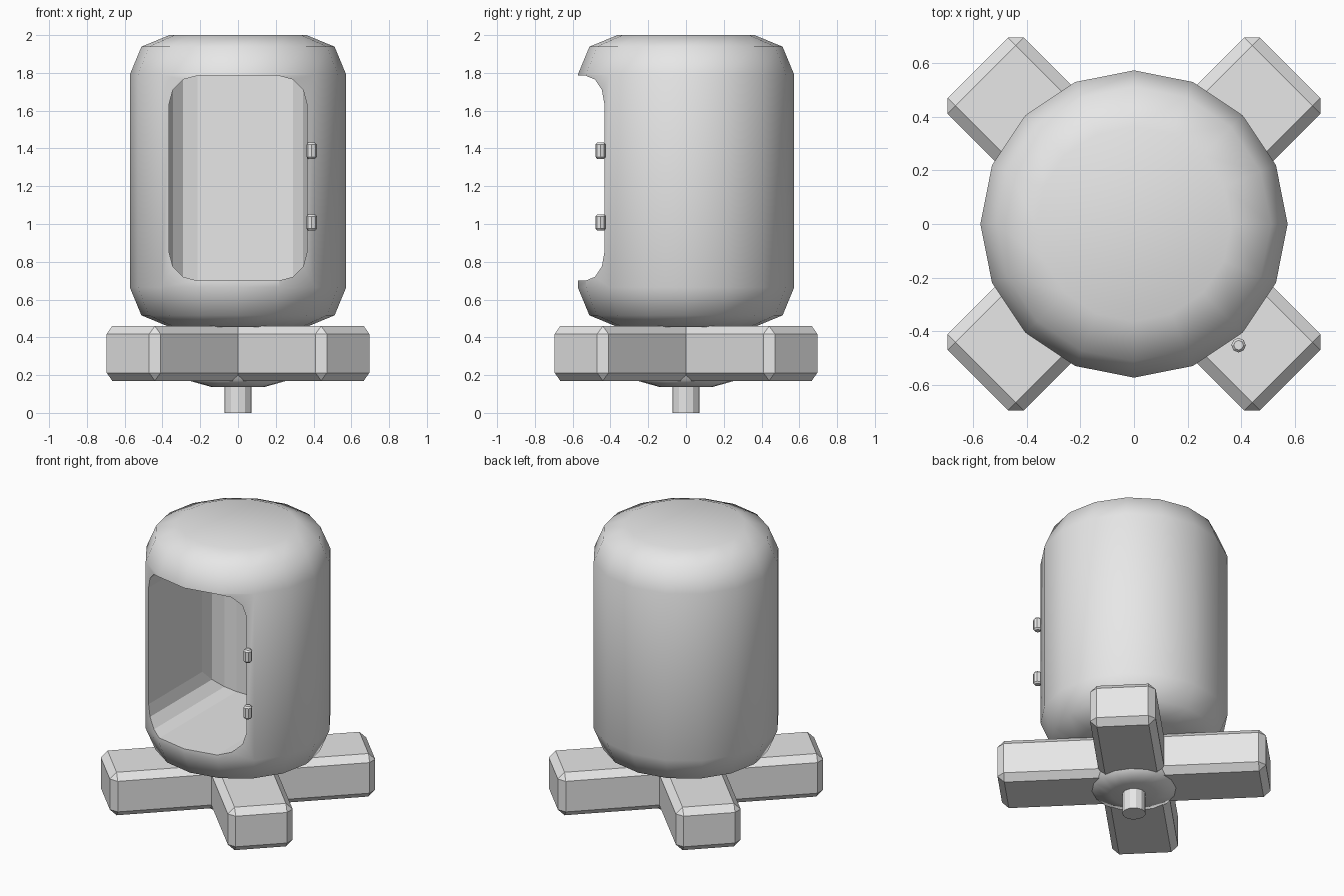
import bpy, bmesh, math
from mathutils import Matrix

if "Cube" in bpy.data.objects:
    bpy.data.objects.remove(bpy.data.objects["Cube"])

grey = bpy.data.materials.new("light grey")
grey.diffuse_color = (0.8, 0.8, 0.8, 1)
grey.use_nodes = True
grey.node_tree.nodes["Principled BSDF"].inputs["Base Color"].default_value = grey.diffuse_color


def finish(bm, name, smooth):
    bmesh.ops.recalc_face_normals(bm, faces=bm.faces)
    for f in bm.faces:
        f.smooth = smooth
    me = bpy.data.meshes.new(name)
    bm.to_mesh(me)
    bm.free()
    me.materials.append(grey)
    ob = bpy.data.objects.new(name, me)
    bpy.context.collection.objects.link(ob)
    return ob


def lathe(name, profile, sides, centre=(0, 0), smooth=True):
    """Closed turned solid from (radius, z) points."""
    bm = bmesh.new()
    rings = []
    for r, z in profile:
        rings.append([bm.verts.new((centre[0] + r * math.cos(2 * math.pi * i / sides),
                                    centre[1] + r * math.sin(2 * math.pi * i / sides), z))
                      for i in range(sides)])
    for a, b in zip(rings, rings[1:]):
        for i in range(sides):
            j = (i + 1) % sides
            bm.faces.new((a[i], a[j], b[j], b[i]))
    bm.faces.new(rings[0])
    bm.faces.new(rings[-1])
    return finish(bm, name, smooth)


# Body: 16-sided cylinder with rounded ends
R, Z0, Z1, B = 0.573, 0.455, 2.0, 0.21
m = B * (1 - math.sqrt(0.5))
body = lathe("body", [(R - B, Z0), (R - m, Z0 + m), (R, Z0 + B),
                      (R, Z1 - B), (R - m, Z1 - m), (R - B, Z1)], 16)

# Pocket cutter: rounded doorway outline with rounded rear corners
HW, HH, ZC, BACK, RAD = 0.365, 0.5425, 1.2425, 0.29, 0.15
cols = []
for side in (-1, 1):
    arc = []
    for deg in (0, 30, 60, 90):
        c, s = math.cos(math.radians(deg)), math.sin(math.radians(deg))
        arc.append((side * (HW - RAD + RAD * c), BACK - RAD + RAD * s, HH - RAD + RAD * s))
    cols += arc if side < 0 else arc[::-1]
bm = bmesh.new()
quads = [[bm.verts.new(p) for p in ((x, -0.8, ZC - h), (x, -0.8, ZC + h),
                                    (x, y, ZC + h), (x, y, ZC - h))] for x, y, h in cols]
for a, b in zip(quads, quads[1:]):
    for i in range(4):
        j = (i + 1) % 4
        bm.faces.new((a[i], a[j], b[j], b[i]))
bm.faces.new(quads[0])
bm.faces.new(quads[-1])
cutter = finish(bm, "pocket_cutter", False)
cutter.hide_render = True

mod = body.modifiers.new("pocket", 'BOOLEAN')
mod.operation = 'DIFFERENCE'
mod.solver = 'EXACT'
mod.object = cutter
bpy.context.view_layer.objects.active = body
bpy.ops.object.modifier_apply(modifier=mod.name)
bpy.data.objects.remove(cutter)

# Crossed base arms: two chamfered beams on the diagonals
for name, deg in (("base_beam_a", 45), ("base_beam_b", -45)):
    bm = bmesh.new()
    bmesh.ops.create_cube(bm, size=1)
    bmesh.ops.scale(bm, vec=(1.648, 0.403, 0.29), verts=bm.verts)
    bmesh.ops.bevel(bm, geom=bm.edges[:], offset=0.042, segments=1,
                    affect='EDGES', profile=0.5)
    bmesh.ops.transform(bm, verts=bm.verts, matrix=Matrix.Translation((0, 0, 0.315))
                        @ Matrix.Rotation(math.radians(deg), 4, 'Z'))
    finish(bm, name, False)

# Hub and post under the base
lathe("hub", [(0.14, 0.137), (0.265, 0.172), (0.275, 0.3)], 16)
lathe("post", [(0.072, 0), (0.072, 0.2)], 12, smooth=False)

# Hinge pins beside the doorway
for name, z in (("lower_hinge", 1.008), ("upper_hinge", 1.388)):
    lathe(name, [(0.018, z - 0.043), (0.027, z - 0.033), (0.027, z + 0.033),
                 (0.018, z + 0.043)], 8, centre=(0.39, -0.452), smooth=False)
